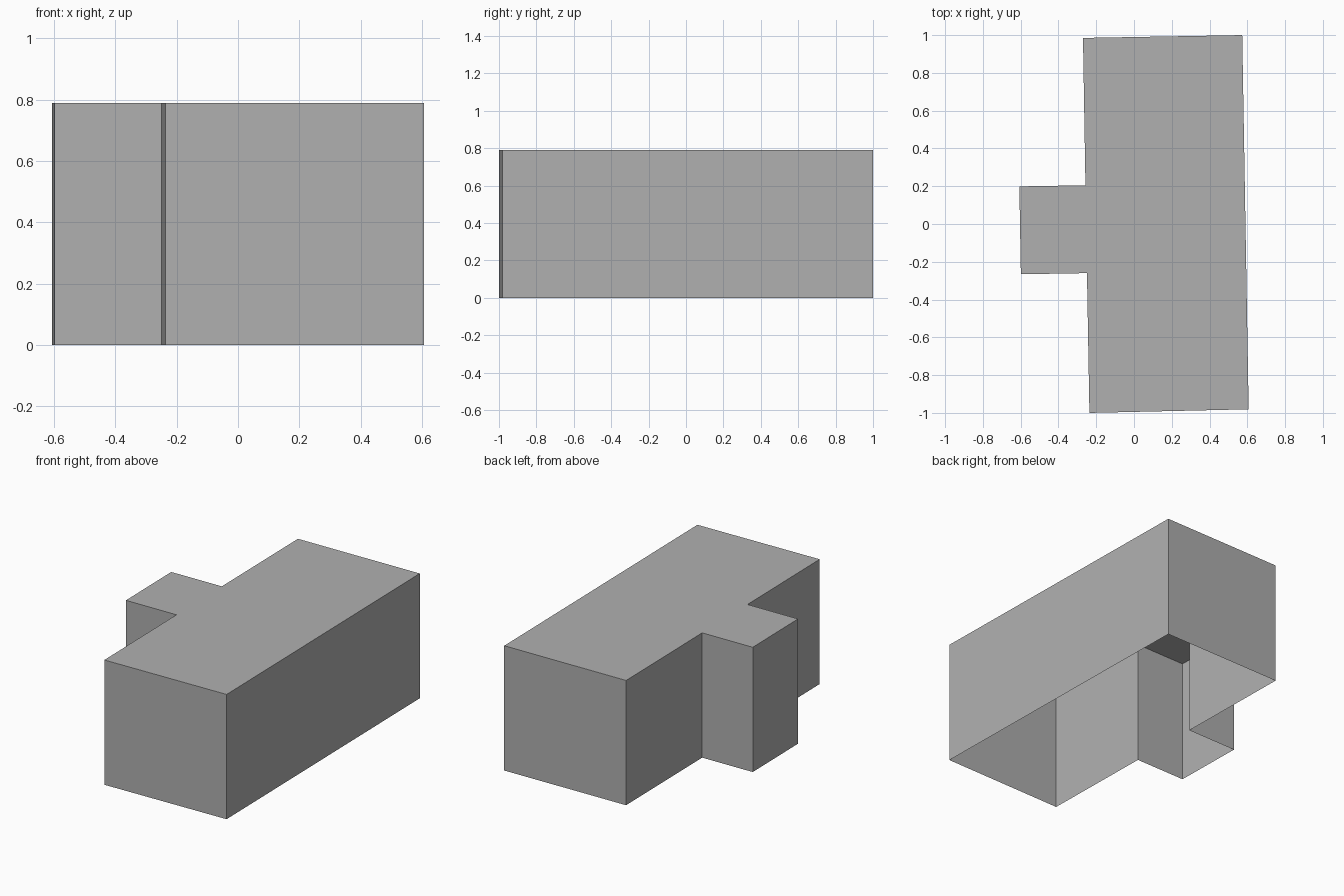
import bpy
import bmesh

# Remove the default cube
cube = bpy.data.objects.get("Cube")
if cube:
    bpy.data.objects.remove(cube, do_unlink=True)

HEIGHT = 0.79

# Wall material
grey = bpy.data.materials.new("plain grey")
grey.use_nodes = True
colour = (0.434, 0.434, 0.434, 1.0)
grey.diffuse_color = colour
grey.node_tree.nodes["Principled BSDF"].inputs["Base Color"].default_value = colour

# Footprint: long block with a small wing, counter-clockwise from above
footprint = [
    (0.607, -0.981), (0.573, 1.0), (-0.27, 0.985), (-0.257, 0.205),
    (-0.607, 0.199), (-0.599, -0.266), (-0.249, -0.26), (-0.236, -1.0),
]

# Walls and flat roof, open underneath
bm = bmesh.new()
base = [bm.verts.new((x, y, 0)) for x, y in footprint]
top = [bm.verts.new((x, y, HEIGHT)) for x, y in footprint]
count = len(footprint)
for i in range(count):
    j = (i + 1) % count
    bm.faces.new((base[i], base[j], top[j], top[i]))
bm.faces.new(top)

mesh = bpy.data.meshes.new("building_shell")
bm.to_mesh(mesh)
bm.free()
mesh.materials.append(grey)
shell = bpy.data.objects.new("building_shell", mesh)
bpy.context.collection.objects.link(shell)
